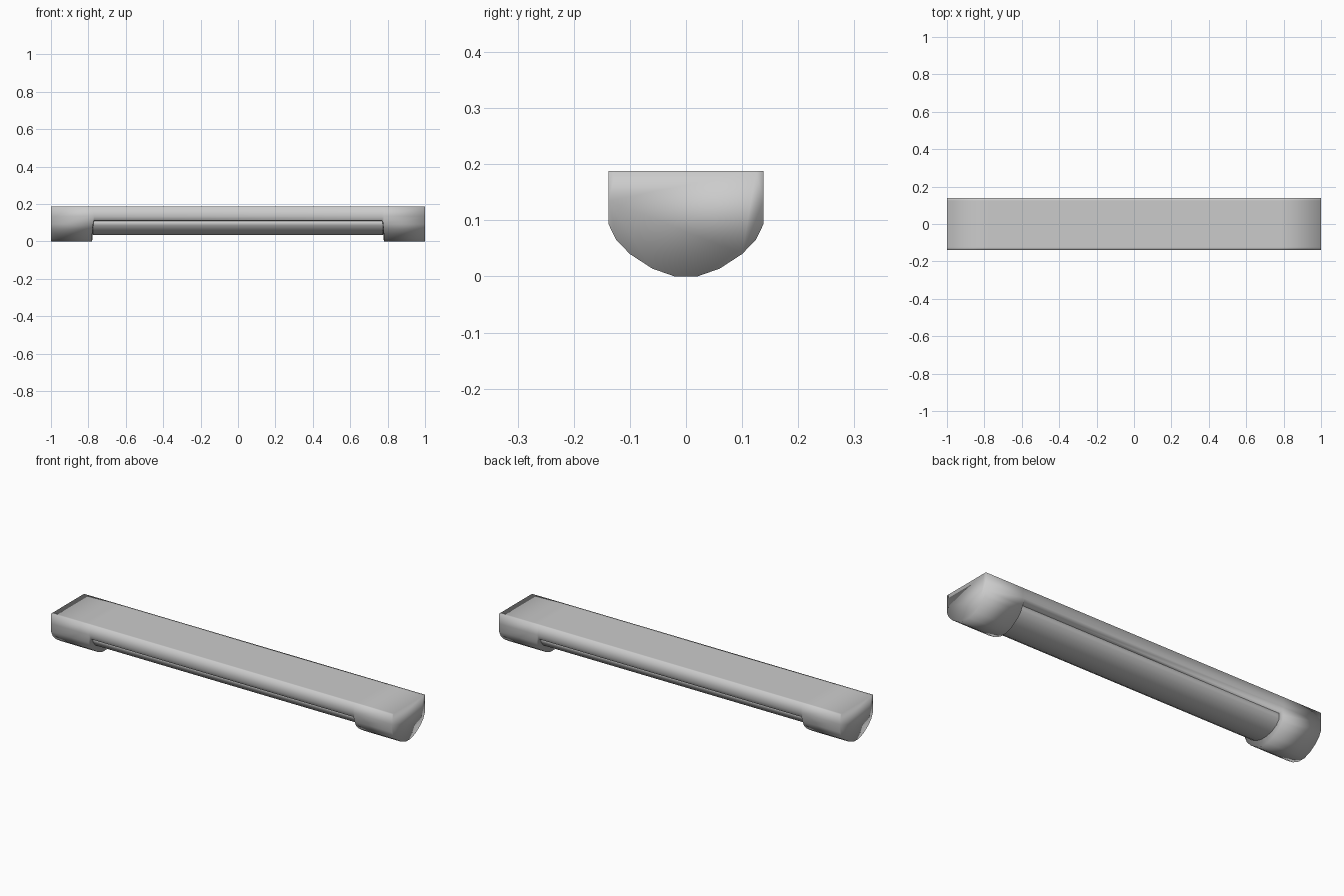
import bpy, bmesh, math

if "Cube" in bpy.data.objects:
    bpy.data.objects.remove(bpy.data.objects["Cube"])


def loft(name, sections, caps=True):
    """Skin a list of (x, half_profile) rings; half profiles run top to bottom at +y."""
    bm = bmesh.new()
    rings = []
    for x, half in sections:
        pts = half + [(-y, z) for y, z in reversed(half)]
        rings.append([bm.verts.new((x, y, z)) for y, z in pts])
    n = len(rings[0])
    for a, b in zip(rings, rings[1:]):
        for i in range(n):
            j = (i + 1) % n
            bm.faces.new((a[i], a[j], b[j], b[i]))
    if caps:
        bm.faces.new(rings[0])
        bm.faces.new(rings[-1])
    bmesh.ops.recalc_face_normals(bm, faces=bm.faces)
    mesh = bpy.data.meshes.new(name)
    bm.to_mesh(mesh)
    bm.free()
    for p in mesh.polygons:
        p.use_smooth = True
    obj = bpy.data.objects.new(name, mesh)
    bpy.context.collection.objects.link(obj)
    return obj


# Housing: D-shaped end sockets joined by a shallow tray
socket = [(.125, .188), (.138, .188), (.138, .135), (.138, .093),
          (.125, .066), (.10, .04), (.06, .014), (.02, 0)]
tray = [(.125, .188), (.138, .188), (.138, .135), (.132, .112),
        (.11, .11), (.08, .11), (.05, .11), (.02, .11)]
loft("lamp_housing", [(-1, socket), (-.78, socket), (-.77, tray),
                      (.77, tray), (.78, socket), (1, socket)])

# Tube: rounded underside hanging between the sockets
arc = [(.115 * math.cos(math.radians(a)), .113 - .08 * math.sin(math.radians(a)))
       for a in (0, 20, 40, 60, 80)]
loft("lamp_tube", [(-.776, arc), (.776, arc)], caps=False)
